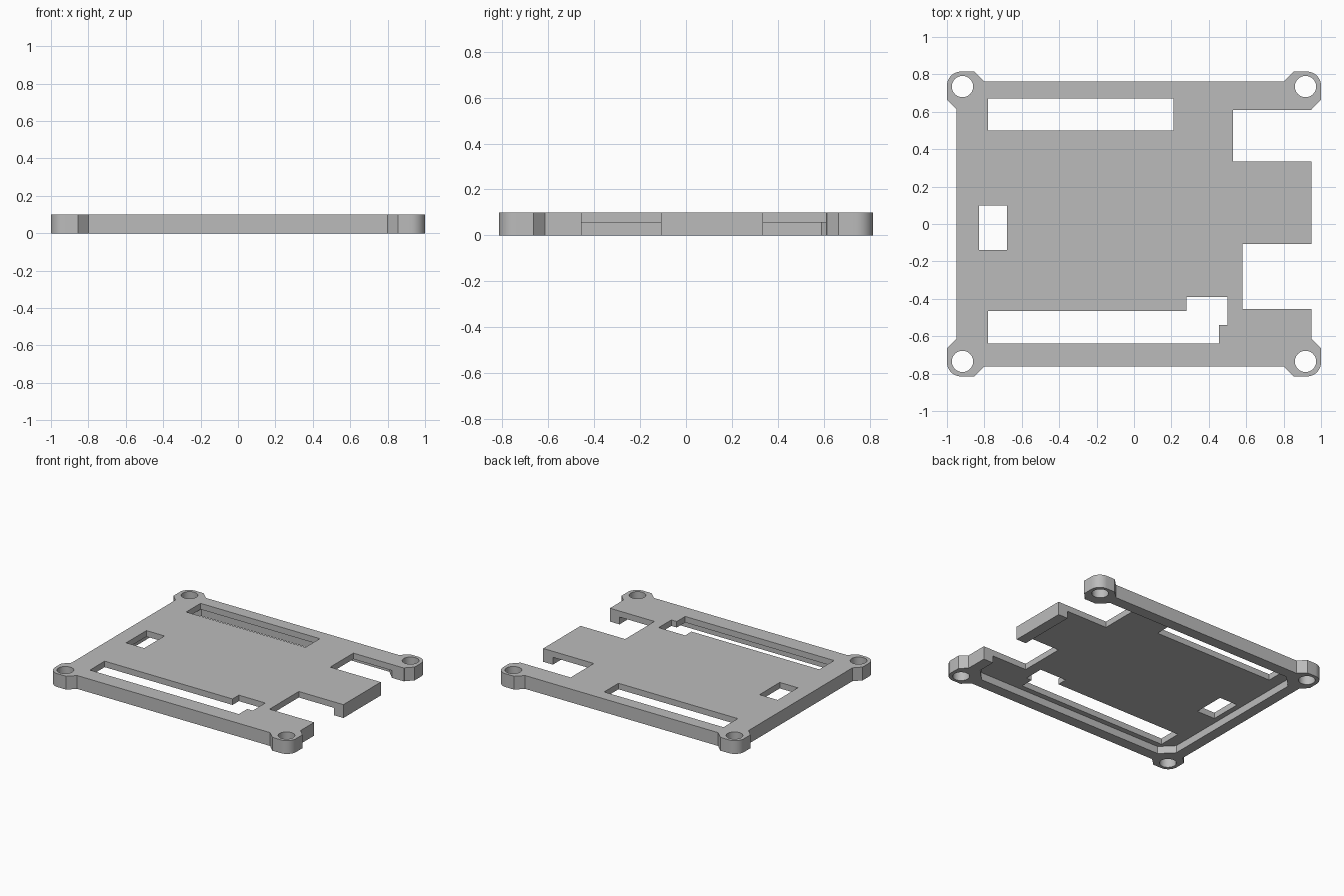
import bpy, bmesh, math

cube = bpy.data.objects.get("Cube")
if cube:
    bpy.data.objects.remove(cube, do_unlink=True)

HEIGHT, RECESS = 0.10, 0.055        # full height, underside recess depth
HOLE_X, HOLE_Y, HOLE_R = 0.917, 0.735, 0.057

grey = bpy.data.materials.new("plain_grey")
grey.use_nodes = True
grey.diffuse_color = (0.5, 0.5, 0.5, 1)
grey.node_tree.nodes["Principled BSDF"].inputs["Base Color"].default_value = (0.5, 0.5, 0.5, 1)


def prism(name, points, z0, z1):
    """Extrude a flat outline from z0 to z1."""
    bm = bmesh.new()
    face = bm.faces.new([bm.verts.new((x, y, z0)) for x, y in points])
    top = bmesh.ops.extrude_face_region(bm, geom=[face])["geom"]
    bmesh.ops.translate(bm, vec=(0, 0, z1 - z0),
                        verts=[v for v in top if isinstance(v, bmesh.types.BMVert)])
    bmesh.ops.recalc_face_normals(bm, faces=bm.faces)
    mesh = bpy.data.meshes.new(name)
    bm.to_mesh(mesh)
    bm.free()
    mesh.materials.append(grey)
    obj = bpy.data.objects.new(name, mesh)
    bpy.context.collection.objects.link(obj)
    return obj


def rect(x0, x1, y0, y1):
    return [(x0, y0), (x1, y0), (x1, y1), (x0, y1)]


def arc(cx, cy, r, start, end, steps):
    angles = [math.radians(start + (end - start) * i / steps) for i in range(steps + 1)]
    return [(cx + r * math.cos(a), cy + r * math.sin(a)) for a in angles]


def four_corners(quarter):
    """Mirror one counterclockwise corner into a closed outline."""
    outline = []
    for sx, sy in ((1, 1), (-1, 1), (-1, -1), (1, -1)):
        part = [(sx * x, sy * y) for x, y in quarter]
        outline += part if sx * sy > 0 else part[::-1]
    return outline


# Plate outline with a rounded mounting ear at each corner
ear = [(0.95, 0.615), (1.0, 0.665)]
ear += arc(0.925, 0.74, 0.075, 0, 90, 8)
ear += [(0.855, 0.815), (0.80, 0.762)]
plate = prism("base_plate", four_corners(ear), 0, HEIGHT)

# Underside recess with chamfered corners, leaving a rim
cutters = [prism("recess_cutter",
                 four_corners([(0.87, 0.59), (0.78, 0.68)]), -0.05, RECESS)]

# Slots, window and side notches
openings = {
    "back_slot": rect(-0.78, 0.21, 0.50, 0.67),
    "front_slot": [(-0.78, -0.64), (0.455, -0.64), (0.455, -0.54), (0.50, -0.54),
                   (0.50, -0.39), (0.28, -0.39), (0.28, -0.465), (-0.78, -0.465)],
    "window": rect(-0.83, -0.68, -0.14, 0.10),
    "back_notch": rect(0.53, 1.1, 0.335, 0.61),
    "front_notch": rect(0.58, 1.1, -0.455, -0.108),
}
for name, points in openings.items():
    cutters.append(prism(name + "_cutter", points, -0.1, 0.2))

# Screw holes
for sx in (-1, 1):
    for sy in (-1, 1):
        circle = arc(sx * HOLE_X, sy * HOLE_Y, HOLE_R, 0, 360, 40)[:-1]
        cutters.append(prism("screw_hole_cutter", circle, -0.1, 0.2))

bpy.ops.object.select_all(action="DESELECT")
plate.select_set(True)
bpy.context.view_layer.objects.active = plate
for cutter in cutters:
    cutter.hide_render = True
    mod = plate.modifiers.new("cut", "BOOLEAN")
    mod.operation = "DIFFERENCE"
    mod.solver = "EXACT"
    mod.object = cutter
    bpy.ops.object.modifier_apply(modifier=mod.name)
    bpy.data.objects.remove(cutter, do_unlink=True)

bpy.ops.object.shade_smooth_by_angle(angle=math.radians(30))
